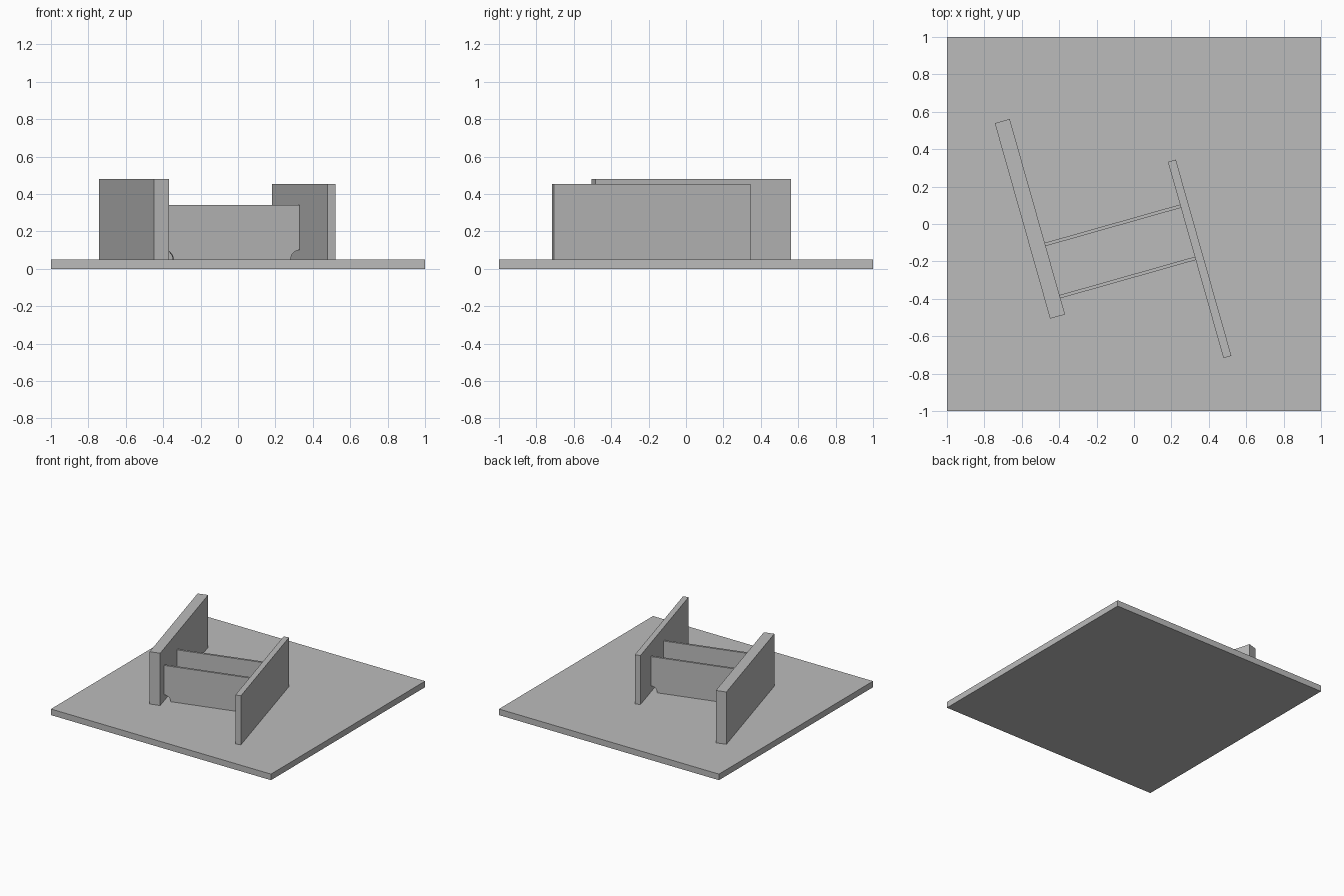
import bpy, bmesh
from math import radians, sin, cos, pi
from mathutils import Matrix, Vector

cube = bpy.data.objects.get("Cube")
if cube:
    bpy.data.objects.remove(cube, do_unlink=True)

grey = bpy.data.materials.new("plain grey")
grey.use_nodes = True
colour = (0.5, 0.5, 0.5, 1)
grey.diffuse_color = colour
grey.node_tree.nodes["Principled BSDF"].inputs["Base Color"].default_value = colour

BASE_TOP = 0.05
TURN = Matrix.Rotation(radians(15.8), 4, "Z")


def finish(name, bm, matrix):
    bmesh.ops.recalc_face_normals(bm, faces=bm.faces)
    mesh = bpy.data.meshes.new(name)
    bm.to_mesh(mesh)
    bm.free()
    mesh.materials.append(grey)
    obj = bpy.data.objects.new(name, mesh)
    obj.matrix_world = matrix
    bpy.context.collection.objects.link(obj)
    return obj


def box(name, centre, size, z0, z1, matrix=Matrix()):
    bm = bmesh.new()
    bmesh.ops.create_cube(bm, size=1)
    bmesh.ops.scale(bm, vec=(size[0], size[1], z1 - z0), verts=bm.verts)
    bmesh.ops.translate(bm, vec=(centre[0], centre[1], (z0 + z1) / 2), verts=bm.verts)
    return finish(name, bm, matrix)


def web(name, x0, x1, y, thickness, top, radius):
    # Panel outline with a quarter-round cutout in each lower corner
    steps = 12
    angles = [pi / 2 * i / steps for i in range(steps + 1)]
    outline = [(x0 + radius * sin(a), BASE_TOP + radius * cos(a)) for a in angles]
    outline += [(x1 - radius * cos(a), BASE_TOP + radius * sin(a)) for a in angles]
    outline += [(x1, top), (x0, top)]
    bm = bmesh.new()
    face = bm.faces.new([bm.verts.new((x, y - thickness / 2, z)) for x, z in outline])
    new = bmesh.ops.extrude_face_region(bm, geom=[face])["geom"]
    moved = [v for v in new if isinstance(v, bmesh.types.BMVert)]
    bmesh.ops.translate(bm, vec=Vector((0, thickness, 0)), verts=moved)
    return finish(name, bm, TURN)


# Base and the two upright plates
box("base_plate", (0, 0), (2, 2), 0, BASE_TOP)
box("thick_upright_plate", (-0.528, 0.178), (0.083, 1.086), BASE_TOP, 0.48, TURN)
box("thin_upright_plate", (0.287, -0.275), (0.044, 1.09), BASE_TOP, 0.453, TURN)

# Two thin webs joining the uprights
for name, y in (("front_web", -0.266), ("rear_web", 0.024)):
    web(name, -0.4865, 0.265, y, 0.018, 0.34, 0.05)
